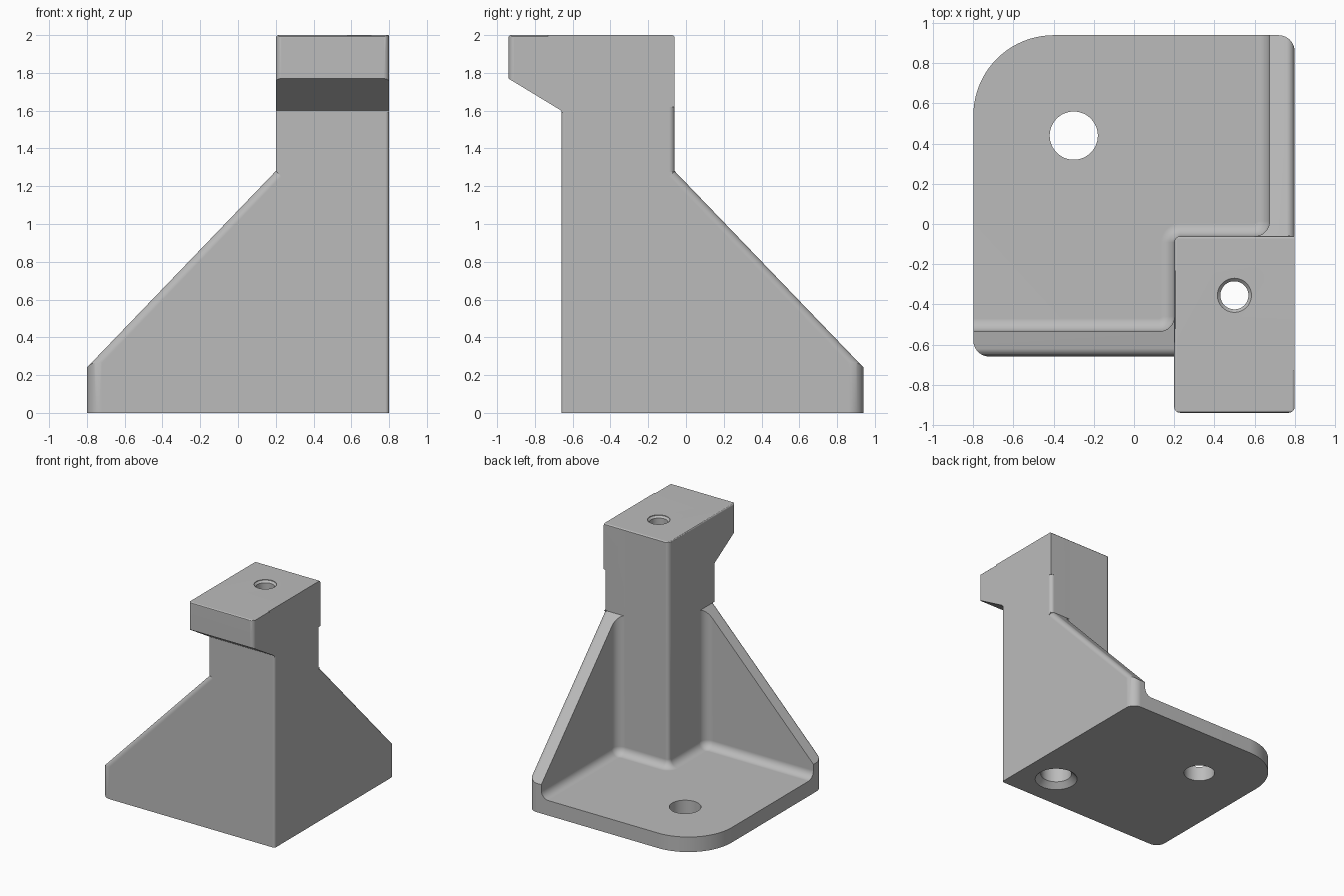
import bpy, bmesh, math
from mathutils import Vector

cube = bpy.data.objects.get("Cube")
if cube:
    bpy.data.objects.remove(cube, do_unlink=True)

grey = bpy.data.materials.new("plain_grey")
grey.use_nodes = True
colour = (0.5, 0.5, 0.5, 1)
grey.diffuse_color = colour
grey.node_tree.nodes["Principled BSDF"].inputs["Base Color"].default_value = colour


def make_object(name, bm):
    bmesh.ops.recalc_face_normals(bm, faces=bm.faces[:])
    mesh = bpy.data.meshes.new(name)
    bm.to_mesh(mesh)
    bm.free()
    mesh.materials.append(grey)
    obj = bpy.data.objects.new(name, mesh)
    bpy.context.collection.objects.link(obj)
    return obj


def loft(name, rings):
    """Closed solid through equal-length rings of points."""
    bm = bmesh.new()
    rows = [[bm.verts.new(p) for p in ring] for ring in rings]
    n = len(rows[0])
    bm.faces.new(rows[0])
    bm.faces.new(rows[-1])
    for low, high in zip(rows, rows[1:]):
        for i in range(n):
            j = (i + 1) % n
            bm.faces.new((low[i], low[j], high[j], high[i]))
    return make_object(name, bm)


def lathe(name, centre, profile, sides=48):
    ring = [2 * math.pi * i / sides for i in range(sides)]
    return loft(name, [[(centre[0] + r * math.cos(a), centre[1] + r * math.sin(a), z)
                        for a in ring] for r, z in profile])


def round_edge(start, end, in_a, in_b, r, steps=8, margin=0.02):
    """Cutter that rounds an edge; in_a and in_b point into the solid."""
    a, b = Vector(in_a).normalized(), Vector(in_b).normalized()
    section = [(r, -margin), (-margin, -margin), (-margin, r)]
    for i in range(steps + 1):
        t = math.pi / 2 * i / steps
        section.append((r - r * math.cos(t), r - r * math.sin(t)))
    return loft("edge_cutter", [[Vector(p) + a * u + b * v for u, v in section]
                                for p in (start, end)])


def rounded_outline(corners, steps=8):
    """Outline from (x, y, radius) corners, with right-angle turns."""
    out = []
    for i, (x, y, r) in enumerate(corners):
        p = Vector((x, y))
        if r == 0:
            out.append(p)
            continue
        d0 = (Vector(corners[i - 1][:2]) - p).normalized()
        d1 = (Vector(corners[(i + 1) % len(corners)][:2]) - p).normalized()
        for k in range(steps + 1):
            t = math.pi / 2 * k / steps
            out.append(p + d0 * r * (1 - math.sin(t)) + d1 * r * (1 - math.cos(t)))
    return out


# Main solid: side profile with overhanging head and sloped rear
side = [(-0.66, 0), (0.94, 0), (0.94, 0.24), (-0.06, 1.28), (-0.06, 2),
        (-0.94, 2), (-0.94, 1.77), (-0.66, 1.6)]
body = loft("bracket_body", [[(x, y, z) for y, z in side] for x in (-0.8, 0.8)])

cutters = []

# Pocket between the two walls and the post, with a filleted floor
fillet = 0.065
rings = []
levels = [(fillet * (1 - math.sin(t)), fillet * (1 - math.cos(t)))
          for t in [math.pi / 2 * k / 6 for k in range(7)]]
for inset, rise in levels + [(0, 3)]:
    outline = rounded_outline([
        (-1.2, -0.535 + inset, 0),
        (0.201 - inset, -0.535 + inset, 0.075 - inset),
        (0.201 - inset, -0.061 + inset, 0.03 + inset),
        (0.675 - inset, -0.061 + inset, 0.075 - inset),
        (0.675 - inset, 1.2, 0), (-1.2, 1.2, 0)])
    rings.append([(p.x, p.y, 0.125 + rise) for p in outline])
# The first ring is the most inset one, lying on the floor
cutters.append(loft("pocket_cutter", rings))

# Slope of the front wall
wedge = [(-1, 0.032), (0.2, 1.28), (0.2, 3), (-1, 3)]
cutters.append(loft("slope_cutter", [[(x, y, z) for x, z in wedge] for y in (-2, 2)]))

# Rounded vertical corners: x, y, inward signs, radius, z range
for x, y, sx, sy, r, z0, z1 in [
        (-0.8, 0.94, 1, -1, 0.4, -0.1, 0.5), (-0.8, -0.66, 1, 1, 0.08, -0.1, 0.5),
        (0.8, 0.94, -1, -1, 0.08, -0.1, 0.5), (0.8, -0.66, -1, 1, 0.02, -0.1, 1.59),
        (0.8, -0.06, -1, -1, 0.03, 1.275, 1.62),
        (0.2, -0.94, 1, 1, 0.03, 1.5, 2.1), (0.8, -0.94, -1, 1, 0.03, 1.5, 2.1)]:
    cutters.append(round_edge((x, y, z0), (x, y, z1), (sx, 0, 0), (0, sy, 0), r,
                              20 if r > 0.2 else 8))

# Softened outer edges of both slopes
cutters.append(round_edge((-0.82, -0.66, 0.2192), (0.2, -0.66, 1.28),
                          (0, 1, 0), (1.04, 0, -1), 0.04))
cutters.append(round_edge((0.8, 0.96, 0.2192), (0.8, -0.06, 1.28),
                          (-1, 0, 0), (0, -1.04, -1), 0.04))

# Softened top rim of the head
for start, end, inward in [
        ((0.2, -1, 2), (0.2, 0, 2), (1, 0, 0)), ((0.1, -0.94, 2), (0.9, -0.94, 2), (0, 1, 0)),
        ((0.1, -0.06, 2), (0.9, -0.06, 2), (0, -1, 0)),
        ((0.8, -1, 2), (0.8, -0.73, 2), (-1, 0, 0))]:
    cutters.append(round_edge(start, end, inward, (0, 0, -1), 0.014, 3))

# Floor hole, and stepped bore up through the post
cutters.append(lathe("floor_hole_cutter", (-0.3, 0.44), [(0.12, -0.1), (0.12, 0.5)]))
cutters.append(lathe("bore_cutter", (0.5, -0.355), [
    (0.165, -0.1), (0.165, 0), (0.12, 0.045), (0.12, 1.6), (0.07, 1.601),
    (0.07, 1.98), (0.085, 1.995), (0.085, 2.1)]))

# Apply every cut, then discard the cutters
for cutter in cutters:
    mod = body.modifiers.new("cut", "BOOLEAN")
    mod.operation = "DIFFERENCE"
    mod.solver = "EXACT"
    mod.object = cutter
bpy.context.view_layer.update()
result = bpy.data.meshes.new_from_object(
    body.evaluated_get(bpy.context.evaluated_depsgraph_get()))
body.modifiers.clear()
body.data = result
for cutter in cutters:
    bpy.data.objects.remove(cutter, do_unlink=True)
result.materials.clear()
result.materials.append(grey)

# Smooth the fillets, keep the flat faces crisp
bpy.ops.object.select_all(action="DESELECT")
body.select_set(True)
bpy.context.view_layer.objects.active = body
bpy.ops.object.shade_smooth_by_angle(angle=math.radians(30))
normals = body.modifiers.new("face_normals", "WEIGHTED_NORMAL")
normals.keep_sharp = True
